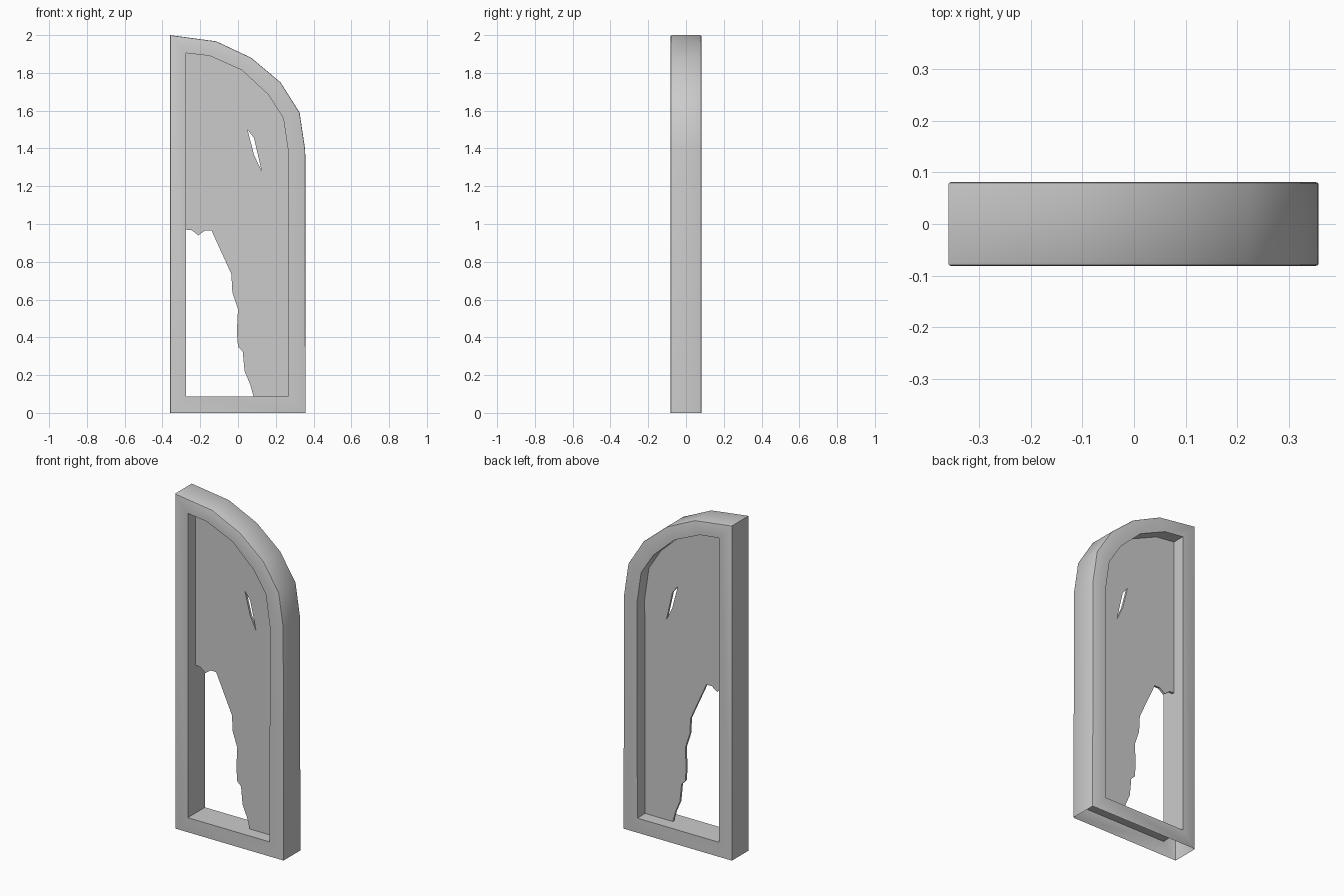
import bpy, bmesh, math

cube = bpy.data.objects.get("Cube")
if cube:
    bpy.data.objects.remove(cube)

GREY = (0.6, 0.6, 0.6, 1.0)
grey = bpy.data.materials.new("plain grey")
grey.use_nodes = True
grey.diffuse_color = GREY
grey.node_tree.nodes["Principled BSDF"].inputs["Base Color"].default_value = GREY

FRONT, BACK = -0.081, 0.081

# Matching outlines (x, z): floor corners first, then up the arch to the top
outer = [(-0.36, 0), (0.358, 0), (0.356, 1.39), (0.326, 1.59),
         (0.225, 1.75), (0.07, 1.88), (-0.115, 1.967), (-0.36, 2.0)]
inner = [(-0.275, 0.087), (0.265, 0.087), (0.268, 1.37), (0.24, 1.56),
         (0.16, 1.685), (0.02, 1.815), (-0.15, 1.89), (-0.275, 1.905)]

# Jagged edge of the broken pane, from the left jamb down to the sill
broken = [(-0.275, 0.97), (-0.245, 0.967), (-0.21, 0.94), (-0.175, 0.965),
          (-0.14, 0.965), (-0.035, 0.735), (-0.03, 0.64), (0, 0.55),
          (-0.006, 0.43), (0, 0.35), (0.025, 0.325), (0.035, 0.22),
          (0.065, 0.15), (0.082, 0.087)]
slit = [(0.05, 1.5), (0.085, 1.455), (0.125, 1.28), (0.085, 1.365)]


def loop_verts(bm, points, y):
    return [bm.verts.new((x, y, z)) for x, z in points]


def finish(bm, name):
    mesh = bpy.data.meshes.new(name)
    bm.to_mesh(mesh)
    bm.free()
    mesh.materials.append(grey)
    obj = bpy.data.objects.new(name, mesh)
    bpy.context.collection.objects.link(obj)
    return obj


def shade(obj, degrees):
    bpy.ops.object.select_all(action="DESELECT")
    obj.select_set(True)
    bpy.context.view_layer.objects.active = obj
    bpy.ops.object.shade_smooth_by_angle(angle=math.radians(degrees))


# Arched frame: four outlines bridged into a ring
bm = bmesh.new()
rings = [loop_verts(bm, pts, y) for pts, y in
         ((outer, FRONT), (inner, FRONT), (inner, BACK), (outer, BACK))]
count = len(outer)
underside = None
for r in range(4):
    a, b = rings[r], rings[(r + 1) % 4]
    for i in range(count):
        j = (i + 1) % count
        face = bm.faces.new((a[i], a[j], b[j], b[i]))
        if r == 3 and i == 0:
            underside = face
bmesh.ops.recalc_face_normals(bm, faces=bm.faces)

# The frame is hollow and open underneath
bmesh.ops.delete(bm, geom=[underside], context="FACES_ONLY")

# Softened outer rim
rim = [e for ring in (rings[0], rings[3]) for i in range(1, count)
       for e in [bm.edges.get((ring[i], ring[(i + 1) % count]))] if e]
bmesh.ops.bevel(bm, geom=rim, offset=0.005, segments=2, profile=0.5,
                affect="EDGES", clamp_overlap=True)
frame = finish(bm, "arched_frame")
shade(frame, 35)

# Broken pane: outline and slit filled, then thickened
bm = bmesh.new()
edges = []
for points in (inner[1:] + broken, slit):
    vs = loop_verts(bm, points, 0)
    edges += [bm.edges.new((vs[i], vs[(i + 1) % len(vs)])) for i in range(len(vs))]
bmesh.ops.triangle_fill(bm, edges=edges, use_beauty=True, normal=(0, -1, 0))
bmesh.ops.recalc_face_normals(bm, faces=bm.faces)
pane = finish(bm, "broken_pane")
solid = pane.modifiers.new("thickness", "SOLIDIFY")
solid.thickness = 0.014
solid.offset = 0
